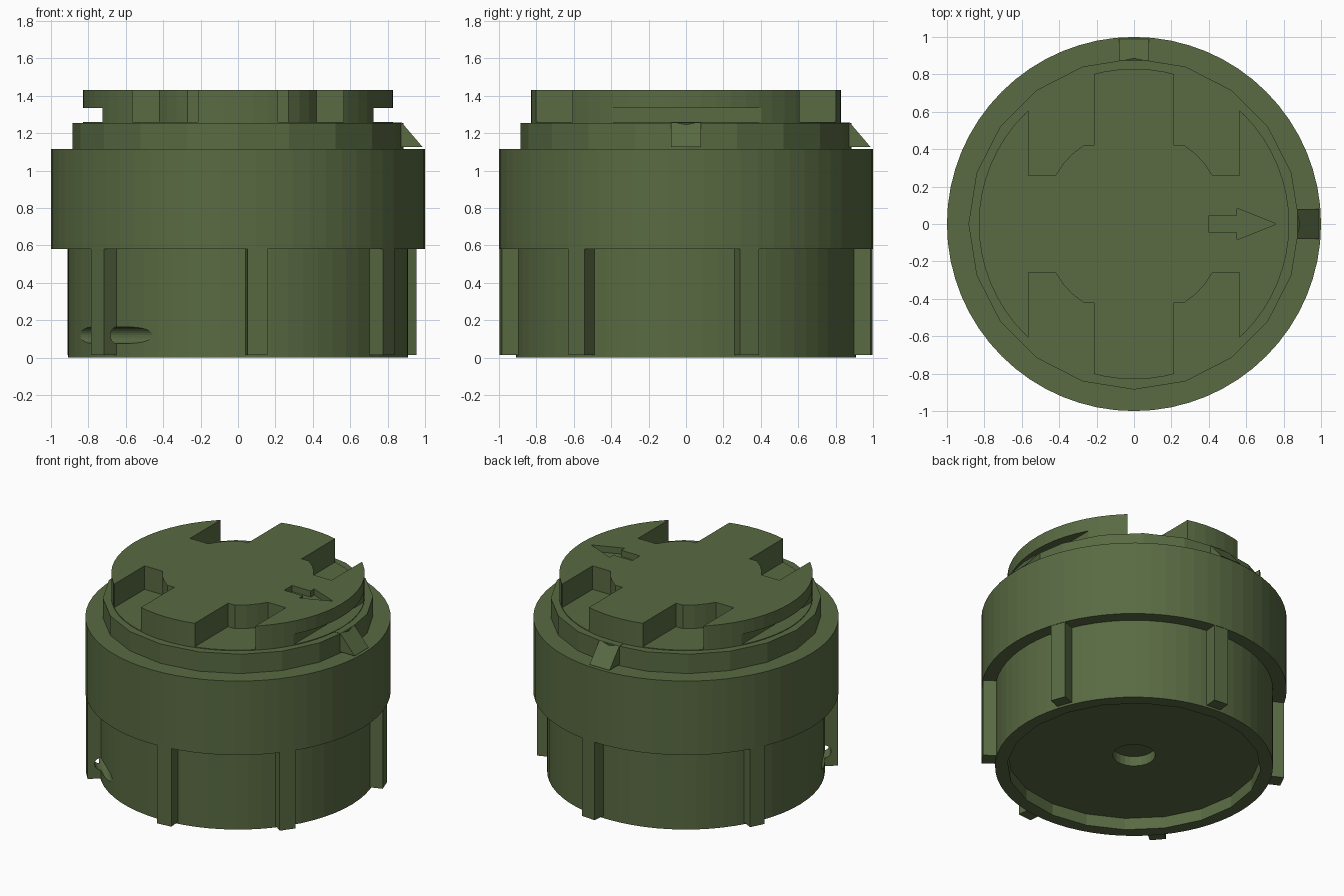
import bpy, bmesh
from math import radians, cos, sin, pi

if "Cube" in bpy.data.objects:
    bpy.data.objects.remove(bpy.data.objects["Cube"])

mat = bpy.data.materials.new("olive_green")
mat.diffuse_color = (0.10, 0.145, 0.055, 1)
mat.use_nodes = True
mat.node_tree.nodes["Principled BSDF"].inputs["Base Color"].default_value = mat.diffuse_color


def finish(name, bm):
    bmesh.ops.recalc_face_normals(bm, faces=bm.faces)
    me = bpy.data.meshes.new(name)
    bm.to_mesh(me)
    bm.free()
    me.materials.append(mat)
    ob = bpy.data.objects.new(name, me)
    bpy.context.collection.objects.link(ob)
    return ob


def prism(name, pts, z0, z1):
    """Extrude a flat outline from z0 to z1."""
    bm = bmesh.new()
    face = bm.faces.new([bm.verts.new((x, y, z0)) for x, y in pts])
    res = bmesh.ops.extrude_face_region(bm, geom=[face])
    for v in res["geom"]:
        if isinstance(v, bmesh.types.BMVert):
            v.co.z = z1
    return finish(name, bm)


def disc(name, r, z0, z1, n=64):
    return prism(name, [(r * cos(2 * pi * i / n), r * sin(2 * pi * i / n)) for i in range(n)], z0, z1)


def rect(name, x0, x1, y0, y1, z0, z1):
    return prism(name, [(x0, y0), (x1, y0), (x1, y1), (x0, y1)], z0, z1)


def cut(target, cutter, keep=False):
    m = target.modifiers.new("cut", "BOOLEAN")
    m.operation = "DIFFERENCE"
    m.solver = "EXACT"
    m.object = cutter
    bpy.context.view_layer.update()
    bpy.context.view_layer.objects.active = target
    bpy.ops.object.modifier_apply(modifier=m.name)
    if not keep:
        bpy.data.objects.remove(cutter)


# Body: lower barrel and wide band as one turned profile
profile = [(0.91, 0), (0.91, 0.58), (1.0, 0.58), (1.0, 1.115)]
n = 64
bm = bmesh.new()
rings = [[bm.verts.new((r * cos(2 * pi * i / n), r * sin(2 * pi * i / n), z)) for i in range(n)]
         for r, z in profile]
for a, b in zip(rings, rings[1:]):
    for i in range(n):
        j = (i + 1) % n
        bm.faces.new((a[i], a[j], b[j], b[i]))
bm.faces.new(rings[0])
bm.faces.new(rings[-1])
body = finish("body", bm)

# Underside recess and centre hole
cut(body, disc("recess_cutter", 0.83, -0.1, 0.085, 20))
cut(body, disc("hole_cutter", 0.14, 0.02, 0.155, 24))

# Grip ribs around the lower barrel
ribs = []
for k, deg in enumerate((20, 85, 153, 221, 276, 324)):
    rib = rect(f"grip_rib_{k + 1}", 0.87, 0.996, -0.054, 0.054, 0.015, 0.6)
    rib.rotation_euler.z = radians(deg)
    ribs.append(rib)

# Cord hole running sideways through one rib and grazing the barrel
cord = disc("cord_hole_cutter", 0.045, -0.5, 0.5, 24)
a = radians(221)
cord.rotation_euler = (radians(90), 0, a)
cord.location = (0.905 * cos(a), 0.905 * sin(a), 0.12)
cut(body, cord, keep=True)
cut(ribs[3], cord)

# Faceted collar
disc("collar", 0.885, 1.08, 1.255, 20)

# Keyed top with four notches, two side undercuts and an arrow recess
key = disc("keyed_top", 0.83, 1.2, 1.43)
notch = [(0.215, 1), (0.215, 0.42), (0.27, 0.42), (0.33, 0.375), (0.38, 0.32),
         (0.42, 0.26), (0.565, 0.26), (0.565, 1)]
for sx in (1, -1):
    for sy in (1, -1):
        cut(key, prism("notch_cutter", [(x * sx, y * sy) for x, y in notch], 1.26, 1.6))
    x0, x1 = sorted((0.725 * sx, 1.0 * sx))
    cut(key, rect("undercut_cutter", x0, x1, -0.6, 0.6, 1.26, 1.335))
arrow = [(0.4, -0.045), (0.55, -0.045), (0.55, -0.085), (0.76, 0),
         (0.55, 0.085), (0.55, 0.045), (0.4, 0.045)]
cut(key, prism("arrow_cutter", arrow, 1.385, 1.5))

# Sloped pointer tabs on the collar
for name, deg in (("pointer_tab_right", 0), ("pointer_tab_back", 90)):
    bm = bmesh.new()
    side = [(0.8, 1.125), (0.988, 1.125), (0.875, 1.257), (0.8, 1.257)]
    l, r = ([bm.verts.new((x, y, z)) for x, z in side] for y in (-0.08, 0.08))
    bm.faces.new(l)
    bm.faces.new(r)
    for i in range(4):
        j = (i + 1) % 4
        bm.faces.new((l[i], l[j], r[j], r[i]))
    finish(name, bm).rotation_euler.z = radians(deg)
